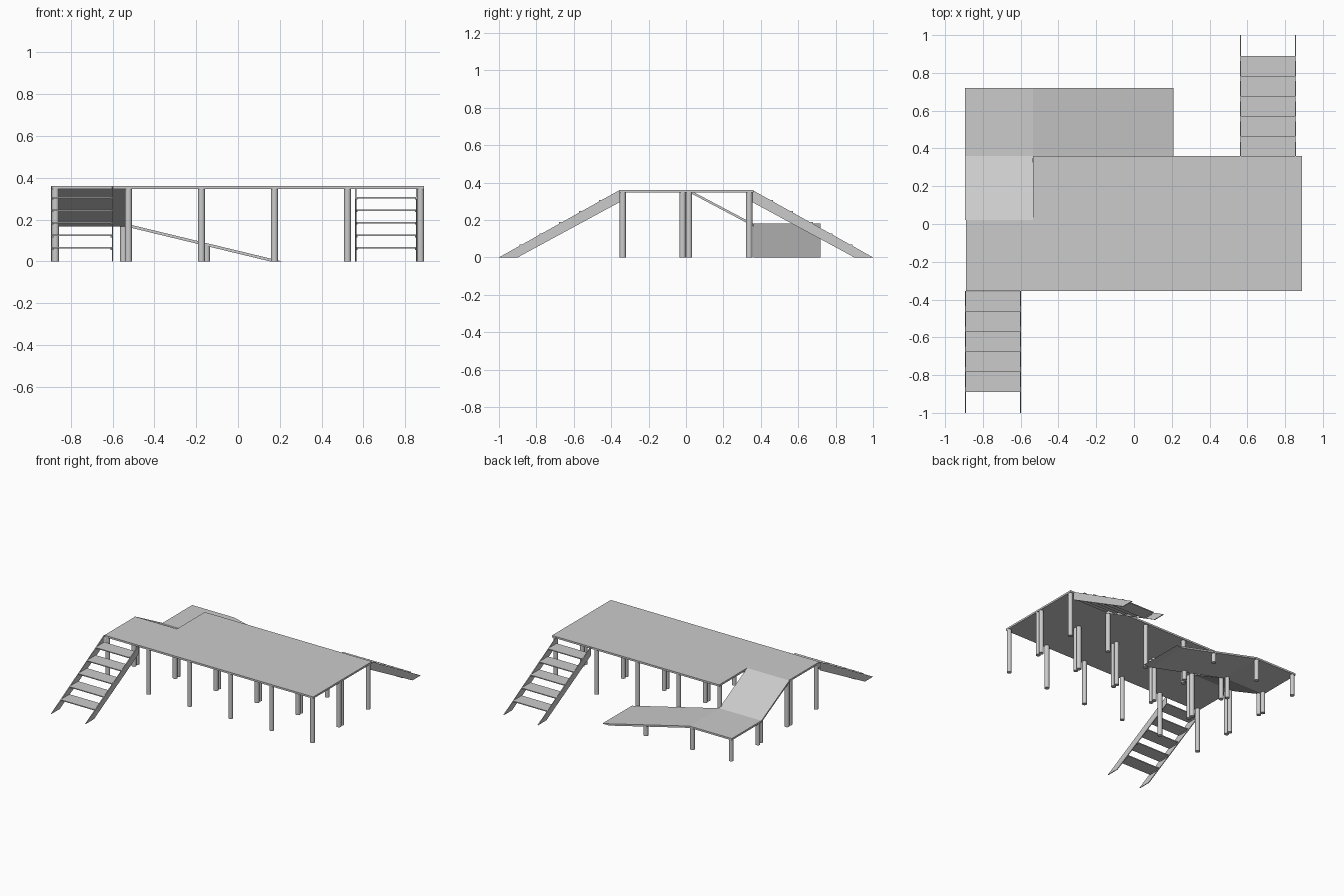
import bpy, bmesh
from mathutils import Vector

if "Cube" in bpy.data.objects:
    bpy.data.objects.remove(bpy.data.objects["Cube"])


def prism(name, pts, axis, a, b):
    """Extrude a 2D outline along an axis from a to b."""
    def place(p, t):
        return {'X': (t, p[0], p[1]), 'Y': (p[0], t, p[1]), 'Z': (p[0], p[1], t)}[axis]
    bm = bmesh.new()
    face = bm.faces.new([bm.verts.new(place(p, a)) for p in pts])
    ext = bmesh.ops.extrude_face_region(bm, geom=[face])
    step = Vector(place((0, 0), b - a))
    bmesh.ops.translate(bm, vec=step, verts=[v for v in ext['geom'] if isinstance(v, bmesh.types.BMVert)])
    bmesh.ops.recalc_face_normals(bm, faces=bm.faces)
    me = bpy.data.meshes.new(name)
    bm.to_mesh(me)
    bm.free()
    ob = bpy.data.objects.new(name, me)
    bpy.context.collection.objects.link(ob)
    return ob


def box(name, x, y, z):
    return prism(name, [(x[0], y[0]), (x[1], y[0]), (x[1], y[1]), (x[0], y[1])], 'Z', *z)


def post(name, x, y, top, r=0.017):
    bpy.ops.mesh.primitive_cylinder_add(vertices=16, radius=r, depth=top, location=(x, y, top / 2))
    ob = bpy.context.object
    ob.name = name
    bpy.ops.object.shade_smooth_by_angle()


H, T = 0.36, 0.014      # deck height, board thickness
L = 0.18                # landing height
NX, NY = -0.535, 0.02   # corner of the deck notch that holds the upper ramp

# Main deck with the notch
prism("deck", [(-0.89, -0.355), (0.89, -0.355), (0.89, 0.36), (NX, 0.36), (NX, NY), (-0.89, NY)],
      'Z', H - T, H)

# Upper ramp, landing and lower ramp
prism("upper_ramp", [(NY, H), (0.36, L), (0.36, L - T), (NY, H - T)], 'X', -0.895, NX)
box("landing", (-0.895, NX), (0.36, 0.72), (L - T, L))
prism("lower_ramp", [(NX, L), (0.21, 0.0), (0.152, 0.0), (NX, L - T)], 'Y', 0.36, 0.72)

# Deck posts: single rows at the edges, a double row along the middle
for i in range(6):
    x = -0.873 + i * 0.3492
    for y in (-0.338, -0.018, 0.016, 0.338):
        top = L - T + 0.008 if i == 0 and y > 0.3 else H - T
        post("deck_post", x, y, top)

# Landing posts and short lower ramp posts
for y in (0.378, 0.702):
    for x in (-0.877, -0.547):
        post("landing_post", x, y, L - T)
    post("ramp_post", -0.15, y, 0.075)


def stair(prefix, x0, x1, s):
    """Open stair leaving the deck towards s * y."""
    side = [(s * 0.355, H), (s * 1.0, 0), (s * 0.9, 0), (s * 0.355, 0.295)]
    w = 0.006
    for a, b in ((x0, x0 + w), (x1 - w, x1)):
        prism(prefix + "_stringer", side, 'X', a, b)
    for k in range(5):
        front, z = 0.89 - k * 0.106, 0.068 + k * 0.06
        ys = sorted((s * front, s * (front - 0.108)))
        box(prefix + "_tread", (x0 + w, x1 - w), ys, (z - 0.007, z))
        # Support brackets under the tread ends
        yb = sorted((s * (front - 0.01), s * (front - 0.095)))
        for a in (x0 + w, x1 - w - 0.006):
            box(prefix + "_bracket", (a, a + 0.006), yb, (z - 0.013, z - 0.007))


stair("front_stair", -0.895, -0.597, -1)
stair("back_stair", 0.56, 0.858, 1)
